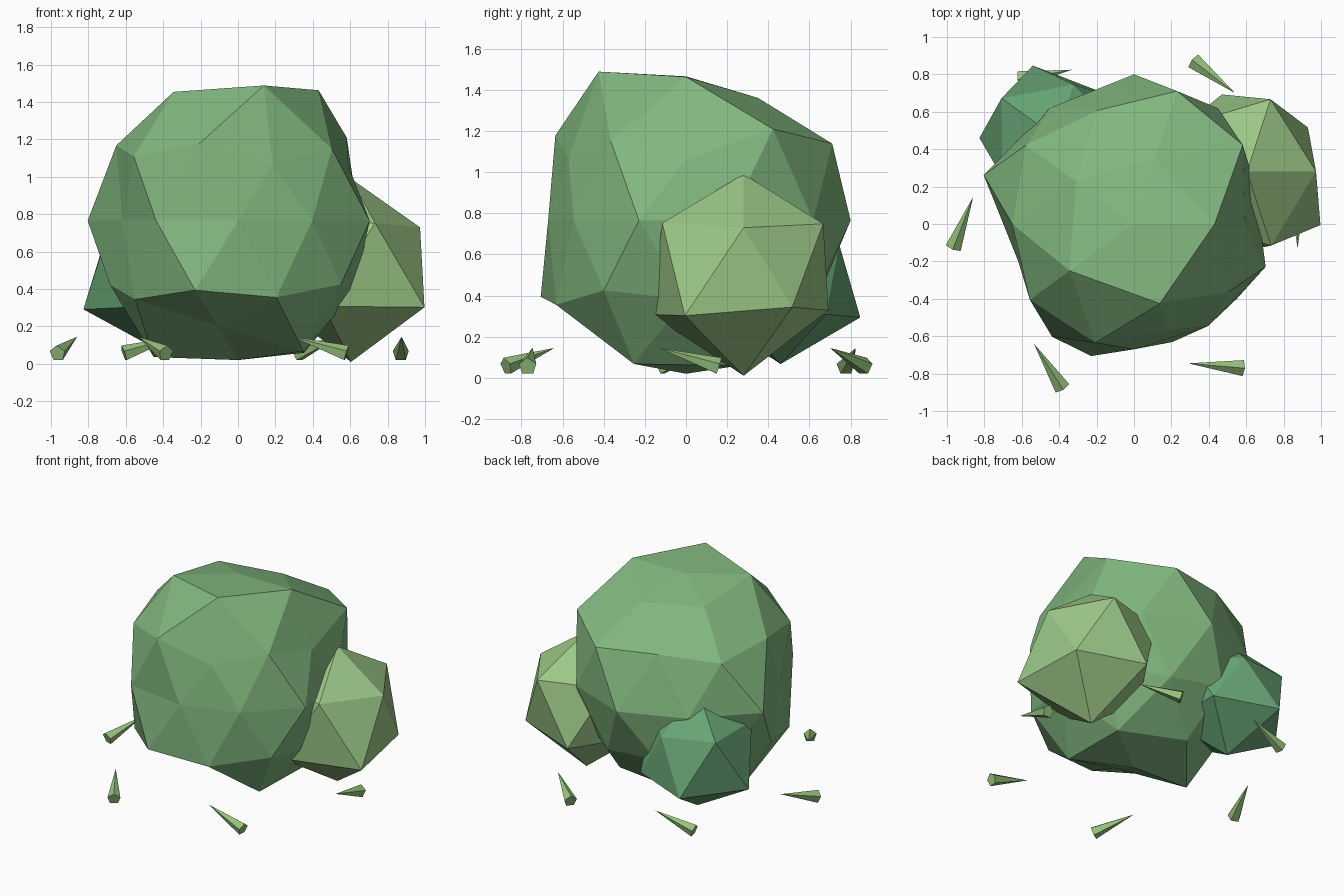
import bpy, bmesh, math
from mathutils import Vector

if "Cube" in bpy.data.objects:
    bpy.data.objects.remove(bpy.data.objects["Cube"])


def material(name, rgb):
    m = bpy.data.materials.new(name)
    m.diffuse_color = (*rgb, 1)
    m.use_nodes = True
    m.node_tree.nodes["Principled BSDF"].inputs["Base Color"].default_value = m.diffuse_color
    return m


def finish(bm, name, mat):
    mesh = bpy.data.meshes.new(name)
    bm.to_mesh(mesh)
    bm.free()
    mesh.materials.append(mat)
    obj = bpy.data.objects.new(name, mesh)
    bpy.context.collection.objects.link(obj)
    return obj


def clump(name, centre, detail, radii, mat):
    """Faceted leaf ball: each point pushed out to its own radius,
    listed ring by ring from the bottom, anticlockwise from +x."""
    bm = bmesh.new()
    bmesh.ops.create_icosphere(bm, subdivisions=detail, radius=1)

    def ring_order(v):
        d = v.co.normalized()
        angle = 0 if abs(d.z) > 0.99 else round(math.degrees(math.atan2(d.y, d.x))) % 360
        return (round(d.z, 2), angle)

    for v, r in zip(sorted(bm.verts, key=ring_order), radii):
        v.co = Vector(centre) + v.co.normalized() * r
    return finish(bm, name, mat)


def blade(name, base, tip, mat):
    base, tip = Vector(base), Vector(tip)
    axis = tip - base
    bm = bmesh.new()
    bmesh.ops.create_cone(bm, cap_ends=True, segments=5, radius1=0.045,
                          radius2=0, depth=axis.length)
    obj = finish(bm, name, mat)
    obj.location = (base + tip) / 2
    obj.rotation_mode = 'QUATERNION'
    obj.rotation_quaternion = axis.to_track_quat('Z', 'Y')
    return obj


leaf = material("leaf_green", (0.22, 0.47, 0.21))
leaf_light = material("leaf_light", (0.33, 0.57, 0.24))
leaf_dark = material("leaf_dark", (0.14, 0.38, 0.18))
grass = material("grass_green", (0.31, 0.54, 0.21))

# Main bush body
clump("bush_body", (0, 0, 0.765), 2, [
    0.745,
    0.83, 0.78, 0.857, 0.66, 0.82,
    0.73, 0.76, 0.76, 0.80, 0.78,
    0.75, 0.77, 0.765, 0.83, 0.76,
    0.68, 0.765, 0.80, 0.766, 0.845, 0.65, 0.745, 0.67, 0.674, 0.74,
    0.66, 0.835, 0.80, 0.77, 0.67,
    0.845, 0.75, 0.765, 0.785, 0.73,
    0.82, 0.70, 0.73, 0.81, 0.85,
    0.70], leaf)

# Side clumps
clump("side_clump_right", (0.604, 0.28, 0.545), 1, [
    0.535,
    0.45, 0.485, 0.47, 0.53, 0.543,
    0.413, 0.455, 0.47, 0.47, 0.465,
    0.445], leaf_light)
clump("side_clump_back", (-0.415, 0.46, 0.497), 1, [
    0.43,
    0.42, 0.455, 0.46, 0.43, 0.43,
    0.40, 0.335, 0.405, 0.40, 0.40,
    0.42], leaf_dark)

# Grass blades around the foot: base x, y then tip x, y
BLADES = [(0.32, 0.87, 0.54, 0.70), (-0.965, -0.125, -0.86, 0.145),
          (-0.385, -0.875, -0.535, -0.64), (0.58, -0.77, 0.29, -0.745),
          (0.87, 0.16, 0.875, -0.13), (-0.61, 0.775, -0.33, 0.825)]
for i, (bx, by, tx, ty) in enumerate(BLADES, 1):
    blade(f"grass_blade_{i}", (bx, by, 0.055), (tx, ty, 0.145), grass)
